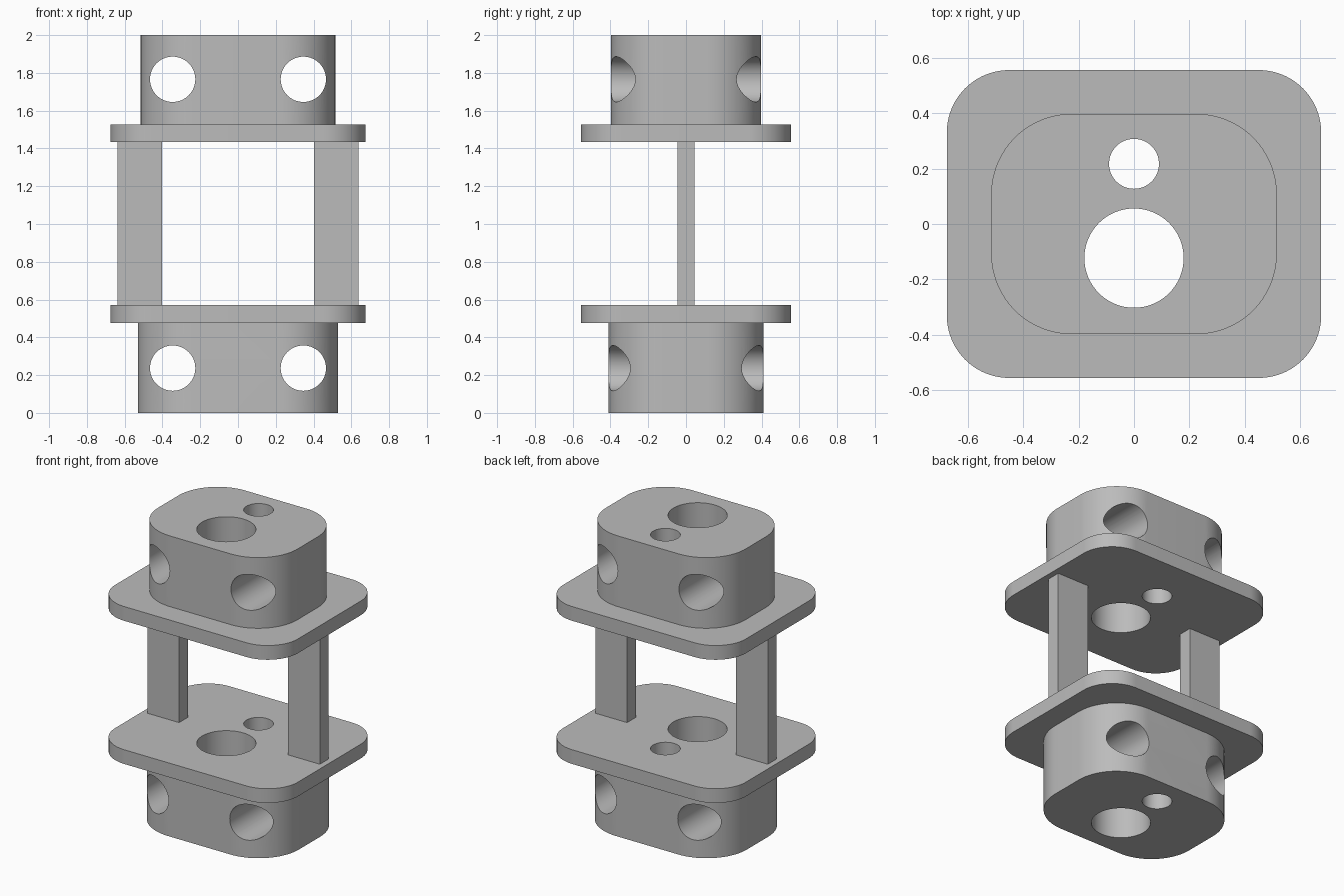
import bpy, bmesh, math
from mathutils import Matrix, Vector

if "Cube" in bpy.data.objects:
    bpy.data.objects.remove(bpy.data.objects["Cube"], do_unlink=True)

grey = bpy.data.materials.new("plain grey")
grey.use_nodes = True
colour = (0.5, 0.5, 0.5, 1)
grey.diffuse_color = colour
grey.node_tree.nodes["Principled BSDF"].inputs["Base Color"].default_value = colour


def make_object(name, bm):
    mesh = bpy.data.meshes.new(name)
    bmesh.ops.recalc_face_normals(bm, faces=bm.faces)
    bm.to_mesh(mesh)
    bm.free()
    mesh.materials.append(grey)
    obj = bpy.data.objects.new(name, mesh)
    bpy.context.collection.objects.link(obj)
    return obj


def rounded_slab(name, half_x, half_y, radius, bottom, top, steps=24):
    """Rounded rectangle extruded upward."""
    bm = bmesh.new()
    corners = [(1, 1), (-1, 1), (-1, -1), (1, -1)]
    ring = []
    for i, (sx, sy) in enumerate(corners):
        for k in range(steps + 1):
            a = math.pi / 2 * (i + k / steps)
            ring.append(bm.verts.new((sx * (half_x - radius) + radius * math.cos(a),
                                      sy * (half_y - radius) + radius * math.sin(a), bottom)))
    face = bm.faces.new(ring)
    grown = bmesh.ops.extrude_face_region(bm, geom=[face])["geom"]
    bmesh.ops.translate(bm, vec=(0, 0, top - bottom),
                        verts=[g for g in grown if isinstance(g, bmesh.types.BMVert)])
    return make_object(name, bm)


def drill(obj, centre, radius, axis):
    """Cut a round through hole along an axis."""
    bm = bmesh.new()
    turn = Vector((0, 0, 1)).rotation_difference(Vector(axis)).to_matrix().to_4x4()
    bmesh.ops.create_cone(bm, cap_ends=True, segments=64, radius1=radius, radius2=radius,
                          depth=6, matrix=Matrix.Translation(centre) @ turn)
    cutter = make_object("hole_cutter", bm)
    cutter.hide_render = True
    mod = obj.modifiers.new("hole", "BOOLEAN")
    mod.operation, mod.solver, mod.object = "DIFFERENCE", "EXACT", cutter
    bpy.context.view_layer.update()
    cut = bpy.data.meshes.new_from_object(obj.evaluated_get(bpy.context.evaluated_depsgraph_get()))
    obj.modifiers.clear()
    obj.data = cut
    bpy.data.objects.remove(cutter, do_unlink=True)


def smooth(obj):
    obj.data.shade_smooth()
    obj.data.set_sharp_from_angle(angle=math.radians(30))


# Blocks and flange plates: name, half width, half depth, corner radius, bottom, top
slabs = [
    ("lower_block", 0.53, 0.41, 0.30, 0, 0.477),
    ("lower_plate", 0.675, 0.555, 0.225, 0.477, 0.572),
    ("upper_plate", 0.675, 0.555, 0.225, 1.433, 1.528),
    ("upper_block", 0.515, 0.397, 0.29, 1.528, 2),
]
for name, hx, hy, r, z0, z1 in slabs:
    part = rounded_slab(name, hx, hy, r, z0, z1)
    # Vertical large and small holes
    drill(part, (0, -0.123, 1), 0.179, (0, 0, 1))
    drill(part, (0, 0.217, 1), 0.09, (0, 0, 1))
    # Front-to-back pair of holes in the blocks
    if name.endswith("block"):
        height = 0.237 if z0 == 0 else 1.766
        for side in (-1, 1):
            drill(part, (side * 0.346, 0, height), 0.12, (0, 1, 0))
    smooth(part)

# Two upright bars between the plates
for name, side in (("left_upright", 1), ("right_upright", -1)):
    bm = bmesh.new()
    bmesh.ops.create_cube(bm, size=1)
    bmesh.ops.scale(bm, vec=(0.234, 0.092, 0.861), verts=bm.verts)
    bmesh.ops.translate(bm, vec=(side * 0.52, 0, 1.0025), verts=bm.verts)
    make_object(name, bm)
